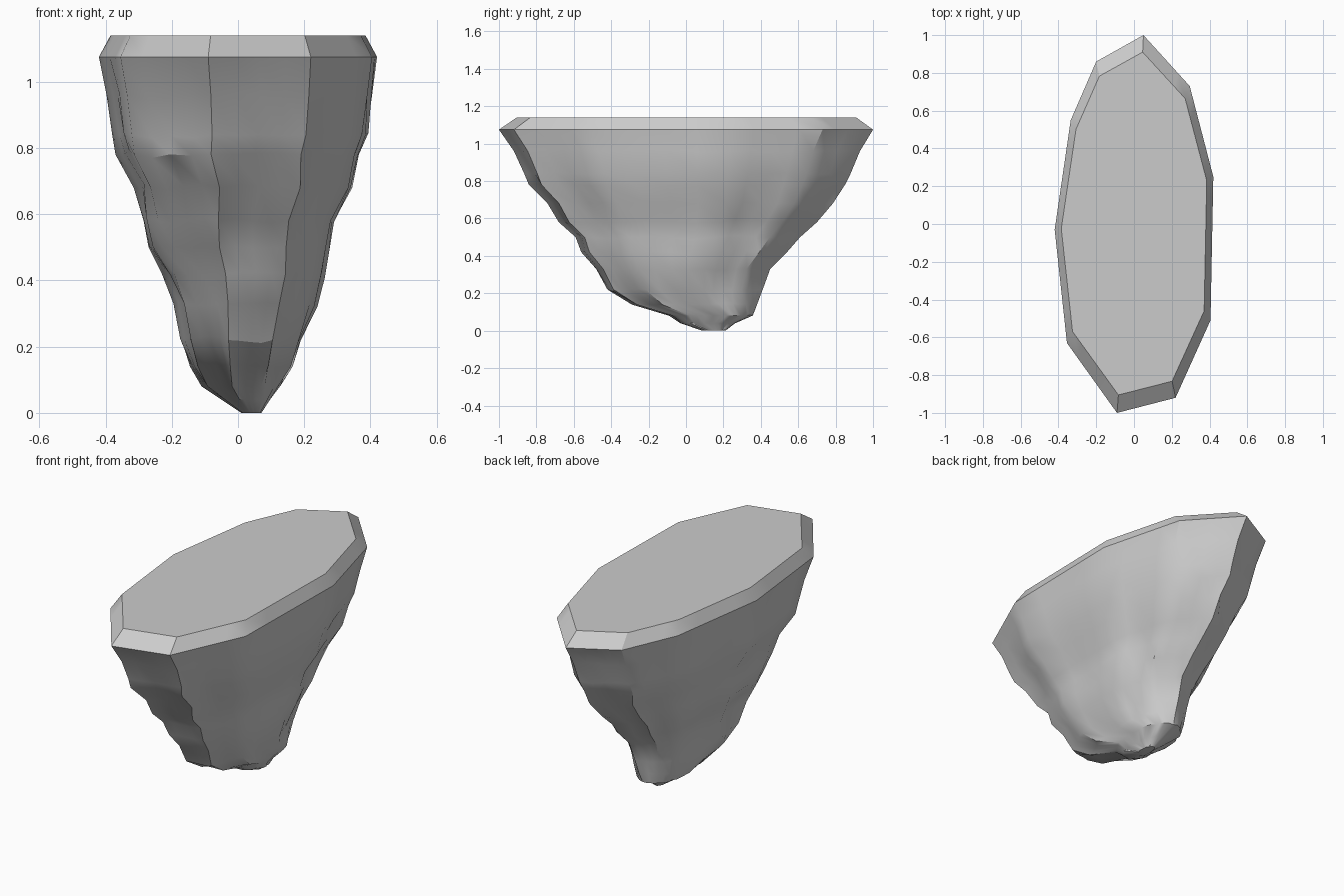
import bpy, bmesh, math
from mathutils import Vector, noise

if "Cube" in bpy.data.objects:
    bpy.data.objects.remove(bpy.data.objects["Cube"])

# Ten-sided outline of the island, seen from above
OUTLINE = [(0.05, 1.0), (-0.20, 0.86), (-0.335, 0.55), (-0.42, -0.03), (-0.355, -0.63),
           (-0.09, -1.0), (0.22, -0.92), (0.405, -0.51), (0.42, 0.25), (0.295, 0.73)]

# Cross-section levels: z, x min, x max, y min, y max
LEVELS = [(1.14, -.385, .385, -.905, .91), (1.075, -.42, .42, -1, 1),
          (0.96, -.397, .405, -.92, .93), (0.84, -.38, .388, -.865, .88),
          (0.78, -.37, .365, -.84, .85), (0.68, -.315, .345, -.74, .785),
          (0.58, -.285, .29, -.68, .70), (0.50, -.27, .275, -.59, .61),
          (0.42, -.23, .26, -.56, .54), (0.33, -.195, .225, -.48, .45),
          (0.22, -.17, .19, -.42, .41), (0.14, -.145, .165, -.29, .38),
          (0.08, -.11, .125, -.09, .355), (0.04, -.05, .09, -.03, .26),
          (0.005, .01, .065, .09, .21)]
SPLIT = 4


def ring(bm, level):
    z, x0, x1, y0, y1 = level
    mid = Vector(((x0 + x1) / 2, (y0 + y1) / 2, z))
    verts = []
    for i, a in enumerate(OUTLINE):
        b = OUTLINE[(i + 1) % len(OUTLINE)]
        for s in range(SPLIT):
            t = s / SPLIT
            px, py = (a[k] + (b[k] - a[k]) * t for k in (0, 1))
            p = mid + Vector((px / 0.42 * (x1 - x0) / 2, py * (y1 - y0) / 2, 0))
            # gentle rocky dents on the faces, leaving the rim and ridges crisp
            if z < 1.0 and s:
                normal = Vector((b[1] - a[1], a[0] - b[0], 0)).normalized()
                if normal.dot(p - mid) < 0:
                    normal.negate()
                p += normal * noise.noise(p * 4.5) * 0.028 * min(1, (1.075 - z) * 4)
                p.z += noise.noise(p * 5 + Vector((7, 3, 1))) * 0.02 * min(1, z * 5)
            verts.append(bm.verts.new(p))
    return verts


# Floating rock: bevelled flat top over a tapering craggy underside
bm = bmesh.new()
rings = [ring(bm, lv) for lv in LEVELS]
for upper, lower in zip(rings, rings[1:]):
    n = len(upper)
    for i in range(n):
        j = (i + 1) % n
        bm.faces.new((upper[i], lower[i], lower[j], upper[j]))
bm.faces.new(rings[0])
bm.faces.new(rings[-1][::-1])
bmesh.ops.recalc_face_normals(bm, faces=bm.faces[:])

# Drop the lowest point onto the ground
low = min(v.co.z for v in bm.verts)
for v in rings[-1]:
    v.co.z -= low

mesh = bpy.data.meshes.new("rock_island")
bm.to_mesh(mesh)
bm.free()
rock = bpy.data.objects.new("rock_island", mesh)
bpy.context.collection.objects.link(rock)
bpy.context.view_layer.objects.active = rock
rock.select_set(True)
bpy.ops.object.shade_smooth_by_angle(angle=math.radians(30))
